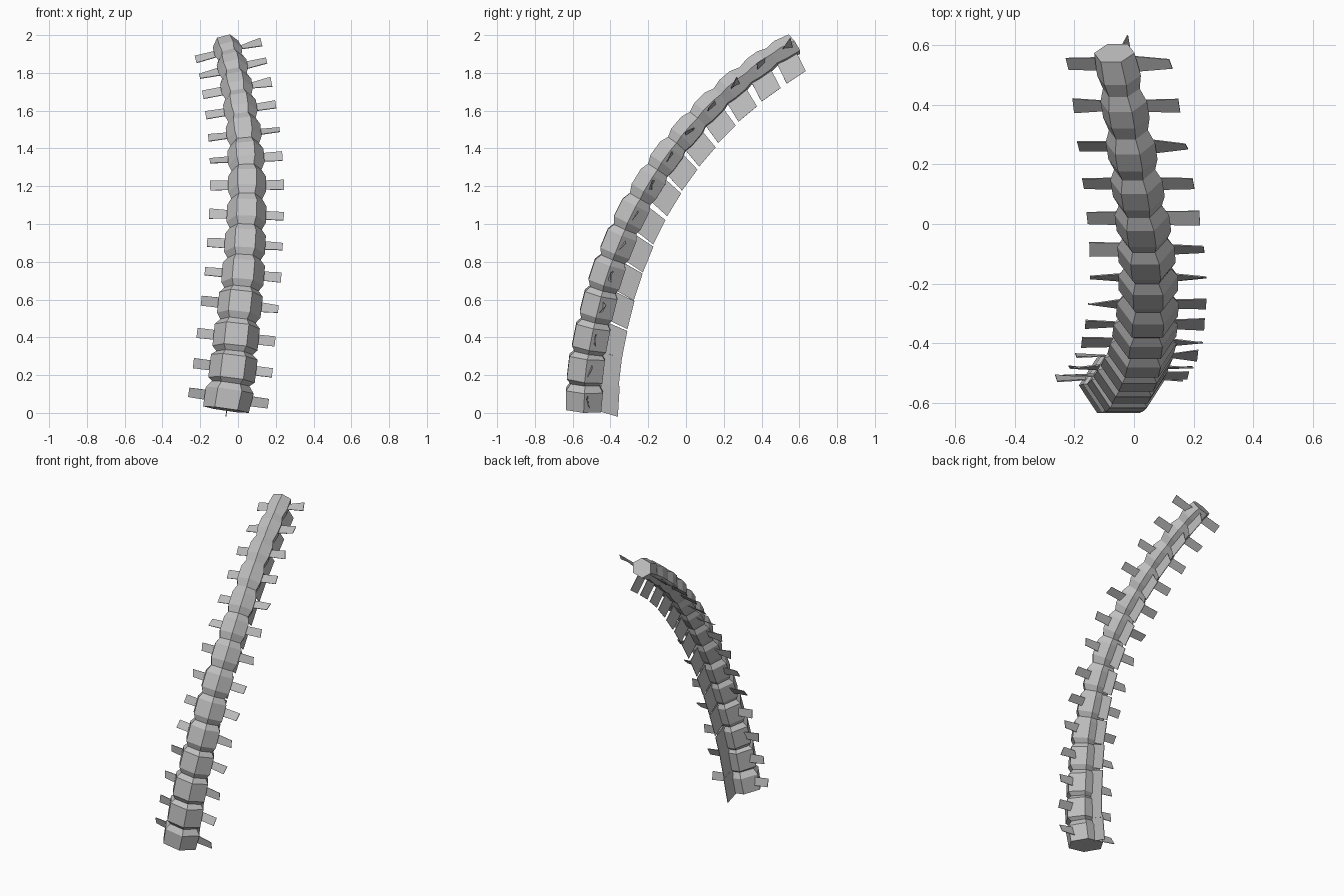
import bpy, bmesh, math, random
from mathutils import Vector

if "Cube" in bpy.data.objects:
    bpy.data.objects.remove(bpy.data.objects["Cube"])

random.seed(4)

bone = bpy.data.materials.new("bone grey")
bone.diffuse_color = (0.52, 0.52, 0.52, 1)
bone.use_nodes = True
bone.node_tree.nodes["Principled BSDF"].inputs["Base Color"].default_value = bone.diffuse_color

# Centres of the fourteen vertebrae, from the base to the tip
CENTRES = [Vector(p) for p in (
    (-.050, -.540, .080), (-.027, -.530, .240), (-.010, -.502, .405),
    (.010, -.463, .577), (.027, -.418, .740), (.037, -.357, .900),
    (.045, -.288, 1.058), (.048, -.198, 1.217), (.042, -.103, 1.360),
    (.030, .003, 1.492), (.012, .120, 1.620), (-.008, .246, 1.735),
    (-.030, .384, 1.841), (-.055, .525, 1.935))]
START, END = Vector((-.064, -.542, .022)), Vector((-.066, .574, 1.957))
N = len(CENTRES)


def frame(t):
    """Side and back directions for a tangent."""
    t = t.normalized()
    side = Vector((t.z, 0, -t.x)).normalized()
    return t, side, t.cross(side).normalized()


def tangent(i):
    return (CENTRES[min(i + 1, N - 1)] - CENTRES[max(i - 1, 0)]).normalized()


def lerp(a, b, i):
    return a + (b - a) * i / (N - 1)


def make(name, bm, thickness=0):
    mesh = bpy.data.meshes.new(name)
    bm.to_mesh(mesh)
    bm.free()
    mesh.materials.append(bone)
    ob = bpy.data.objects.new(name, mesh)
    bpy.context.collection.objects.link(ob)
    if thickness:
        mod = ob.modifiers.new("thickness", 'SOLIDIFY')
        mod.thickness = thickness
        mod.offset = 0
    return ob


# Column: six-sided rings, wide at each vertebra and narrow between them
rings = [(START, tangent(0), .122)]
for i, c in enumerate(CENTRES):
    t = tangent(i)
    wide = lerp(.128, .076, i)
    half = lerp(.064, .032, i)
    if i > 0:
        rings.append((c - t * half, t, wide))
    if i < N - 1:
        rings.append((c + t * (half if i else .045), t, wide))
        nxt = CENTRES[i + 1]
        rings.append(((c + nxt) / 2, nxt - c, wide * lerp(.78, .8, i)))
rings.append((END, tangent(N - 1), .070))

bm = bmesh.new()
loops = []
for c, t, r in rings:
    t, side, back = frame(t)
    loops.append([bm.verts.new(c + side * r * math.cos(a) + back * r * .88 * math.sin(a))
                  for a in (k * math.pi / 3 for k in range(6))])
for a, b in zip(loops, loops[1:]):
    for k in range(6):
        bm.faces.new((a[k], a[(k + 1) % 6], b[(k + 1) % 6], b[k]))
bm.faces.new(loops[0][::-1])
bm.faces.new(loops[-1])
bmesh.ops.recalc_face_normals(bm, faces=bm.faces)
low = min(v.co.z for v in bm.verts)
bmesh.ops.translate(bm, verts=bm.verts, vec=(0, 0, -low))
make("vertebral_column", bm)

# Back spines: flat blades slanting down behind each vertebra
bm = bmesh.new()
for i, c in enumerate(CENTRES):
    t, side, back = frame(tangent(i))
    h = lerp(.082, .061, i)
    inner = c + back * lerp(.085, .055, i) + t * lerp(.015, -.027, i)
    outer = c + back * lerp(.185, .168, i) + t * lerp(-.008, -.045, i)
    bm.faces.new([bm.verts.new(p) for p in
                  (inner - t * h, outer - t * h, outer + t * h, inner + t * h)])
make("back_spines", bm, .004)

# Side processes: slightly twisted blades on both sides
bm = bmesh.new()
for i, c in enumerate(CENTRES):
    t, side, back = frame(tangent(i))
    mid = c + back * .022
    for s in (-1, 1):
        root = mid + side * s * lerp(.09, .05, i)
        tip = mid + side * s * lerp(.213, .18, i)
        a0, a1 = random.uniform(-.35, .35), random.uniform(-.6, .6)
        e0 = (t * math.cos(a0) + back * math.sin(a0)) * .027
        e1 = (t * math.cos(a1) + back * math.sin(a1)) * .027
        bm.faces.new([bm.verts.new(p) for p in (root - e0, tip - e1, tip + e1, root + e0)])
make("side_processes", bm, .004)
